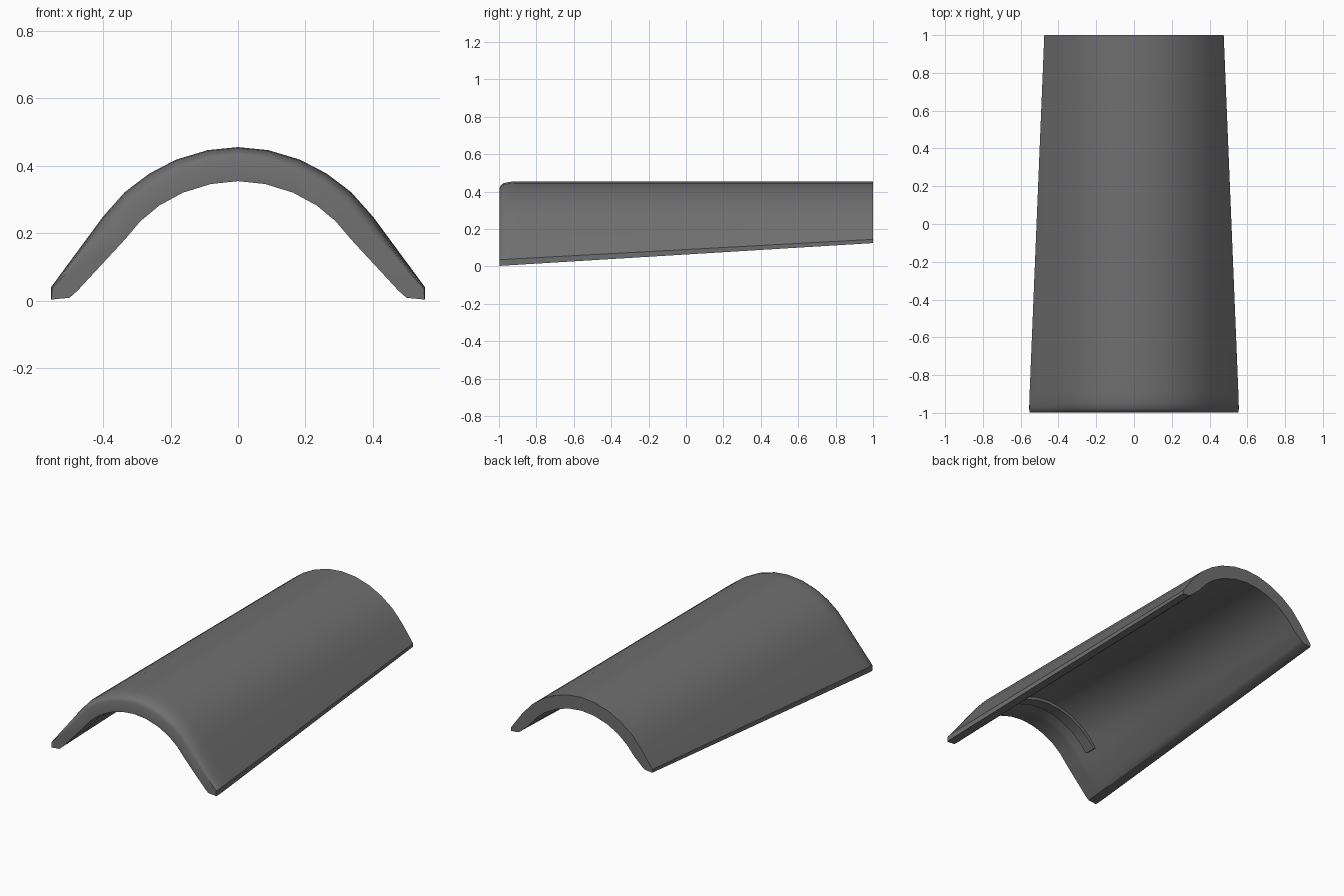
import bpy, bmesh
from mathutils import Vector

if "Cube" in bpy.data.objects:
    bpy.data.objects.remove(bpy.data.objects["Cube"])

# Half arch sections, crown to foot (x, z)
OUTER = [(0, .455), (.09, .446), (.183, .418), (.262, .377), (.335, .322), (.4, .249)]
INNER = [(0, .374), (.085, .365), (.172, .338), (.245, .298), (.305, .248), (.352, .192)]
# Foot corners at the front and at the back
FOOT_FRONT = [(.557, .036), (.557, .003), (.5, .008), (.477, .028)]
FOOT_BACK = [(.475, .145), (.474, .125), (.425, .13), (.408, .142)]

dark = bpy.data.materials.new("dark_grey")
dark.diffuse_color = (.16, .16, .16, 1)
dark.use_nodes = True
dark.node_tree.nodes["Principled BSDF"].inputs["Base Color"].default_value = dark.diffuse_color


def mix(a, b, t):
    return (a[0] + (b[0] - a[0]) * t, a[1] + (b[1] - a[1]) * t)


def thickened(depth):
    centre = Vector((0, -.02))
    return [tuple(Vector(p) - (Vector(p) - centre).normalized() * depth) for p in INNER]


def mirrored(half):
    return [(-x, z) for x, z in reversed(half[1:])] + half


def loft(name, rings):
    bm = bmesh.new()
    loops = [[bm.verts.new(p) for p in r] for r in rings]
    n = len(loops[0])
    for a, b in zip(loops, loops[1:]):
        for i in range(n):
            j = (i + 1) % n
            bm.faces.new((a[i], a[j], b[j], b[i]))
    # end caps as strips between the outer and inner edges
    for ring in (loops[0], loops[-1]):
        for i in range(n // 2 - 1):
            bm.faces.new((ring[i], ring[i + 1], ring[n - 2 - i], ring[n - 1 - i]))
    bmesh.ops.recalc_face_normals(bm, faces=bm.faces)
    me = bpy.data.meshes.new(name)
    bm.to_mesh(me)
    bm.free()
    me.materials.append(dark)
    ob = bpy.data.objects.new(name, me)
    bpy.context.collection.objects.link(ob)
    bpy.ops.object.select_all(action='DESELECT')
    ob.select_set(True)
    bpy.context.view_layer.objects.active = ob
    bpy.ops.object.shade_smooth_by_angle(angle=.6)
    return ob


def tile_ring(y, rounding, lip):
    t = (y + 1) / 2
    foot = [mix(a, b, t) for a, b in zip(FOOT_FRONT, FOOT_BACK)]
    outer = OUTER + foot[:2]
    inner = thickened(lip) + foot[:1:-1]
    # round the front outer edge by drawing it toward the inside
    outer = [mix(o, i, rounding * (.2 if k > 5 else 1))
             for k, (o, i) in enumerate(zip(outer, inner))]
    outer[-1] = (outer[-1][0], foot[1][1])
    section = mirrored(outer) + mirrored(inner)[::-1]
    return [(x, y, z) for x, z in section]


# Curved tile body: rounded front edge, thicker front lip, rising feet
stations = [(-.998, .36, .02), (-.99, .2, .02), (-.975, .1, .02), (-.945, .03, .02),
            (-.91, 0, .02), (-.88, 0, .02), (-.82, 0, 0), (0, 0, 0), (1, 0, 0)]
loft("ridge_tile", [tile_ring(*s) for s in stations])


# Short inner rib behind the front lip
def rib_ring(y):
    section = mirrored(thickened(-.006)) + mirrored(thickened(.018))[::-1]
    return [(x, y, z) for x, z in section]


loft("inner_rib", [rib_ring(-.83), rib_ring(-.76)])
